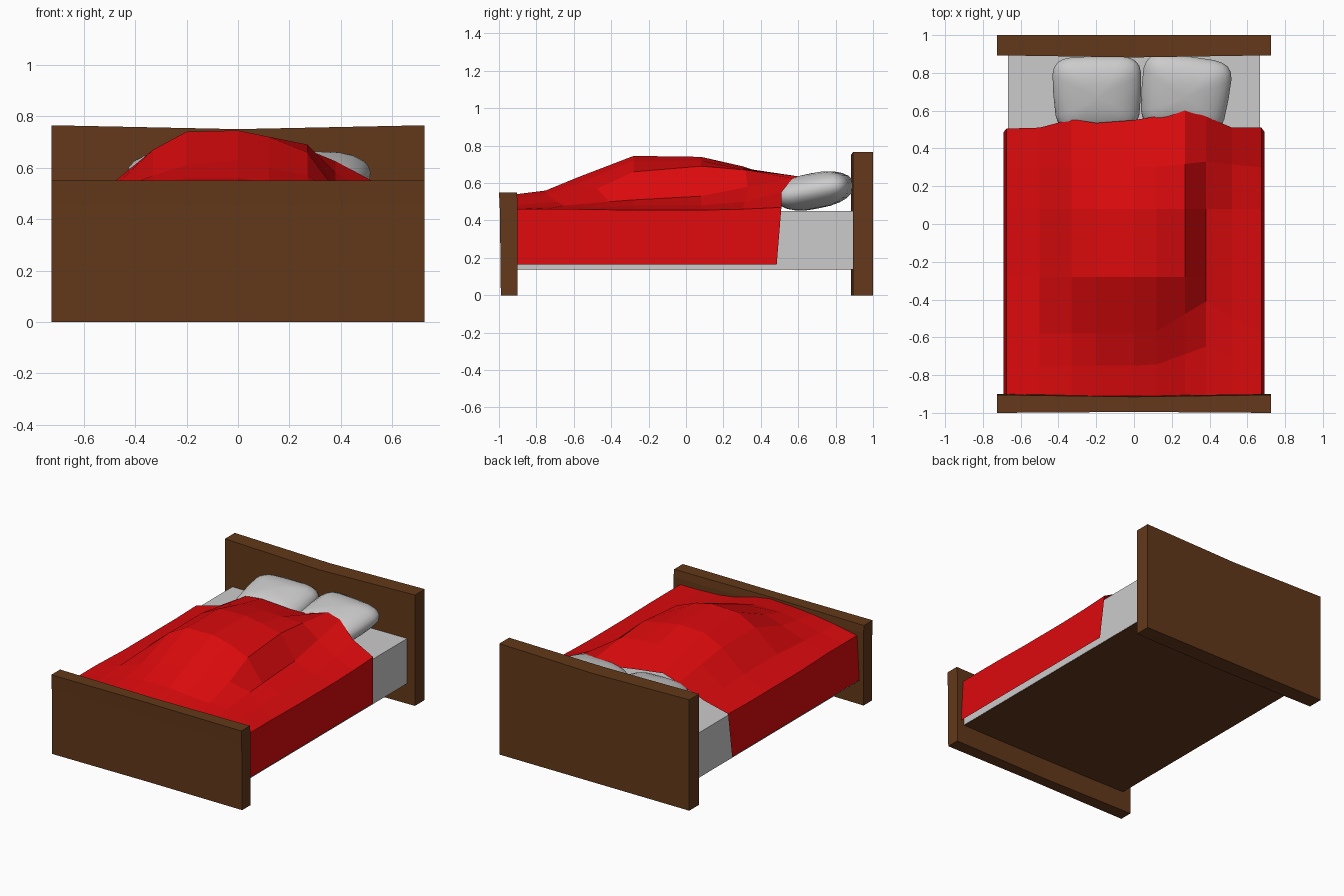
import bpy, bmesh, math
from mathutils import Matrix

if "Cube" in bpy.data.objects:
    bpy.data.objects.remove(bpy.data.objects["Cube"])


def material(name, rgb):
    m = bpy.data.materials.new(name)
    m.diffuse_color = (*rgb, 1)
    m.use_nodes = True
    m.node_tree.nodes["Principled BSDF"].inputs["Base Color"].default_value = m.diffuse_color
    return m


WOOD = material("wood", (0.125, 0.04, 0.01))
RED = material("red_fabric", (0.72, 0.003, 0.004))


def finish(name, bm, mat=None):
    me = bpy.data.meshes.new(name)
    bm.to_mesh(me)
    bm.free()
    ob = bpy.data.objects.new(name, me)
    bpy.context.collection.objects.link(ob)
    if mat:
        me.materials.append(mat)
    return ob


def box(name, x, y0, y1, z0, z1, mat=None):
    bm = bmesh.new()
    bmesh.ops.create_cube(bm, size=1)
    for v in bm.verts:
        v.co = (2 * x * v.co.x, y0 + (v.co.y + 0.5) * (y1 - y0), z0 + (v.co.z + 0.5) * (z1 - z0))
    return finish(name, bm, mat)


def board(name, xs, sections):
    """Loft a closed y-z section per x station into a hand-cut plank."""
    bm = bmesh.new()
    rings = [[bm.verts.new((x, y, z)) for y, z in s] for x, s in zip(xs, sections)]
    for a, b in zip(rings, rings[1:]):
        for i in range(len(a)):
            j = (i + 1) % len(a)
            bm.faces.new((a[i], a[j], b[j], b[i]))
    bm.faces.new(rings[0])
    bm.faces.new(rings[-1])
    bmesh.ops.recalc_face_normals(bm, faces=bm.faces)
    return finish(name, bm, WOOD)


# Headboard and footboard, slightly bowed
XS = (-0.725, 0, 0.725)
head_end = [(0.893, 0), (1.0, 0), (1.0, 0.765), (0.893, 0.765)]
head_mid = [(0.882, 0), (1.0, 0), (1.0, 0.75), (0.882, 0.75)]
board("headboard", XS, (head_end, head_mid, head_end))
foot_end = [(-0.99, 0), (-0.9, 0), (-0.9, 0.5), (-0.905, 0.55), (-1.0, 0.55), (-0.995, 0.45)]
foot_mid = [(-0.985, 0), (-0.91, 0), (-0.91, 0.5), (-0.915, 0.55), (-0.995, 0.55), (-0.99, 0.45)]
board("footboard", XS, (foot_end, foot_mid, foot_end))

# Mattress and wooden underside
box("mattress", 0.667, -0.905, 0.895, 0.14, 0.45)
box("bed_base", 0.665, -0.905, 0.895, 0.138, 0.16, WOOD)


# Pillows: domed superellipsoids leaning on the headboard, narrower at the foot side
def pillow(name, x, turn):
    bm = bmesh.new()
    bmesh.ops.create_uvsphere(bm, u_segments=24, v_segments=12, radius=1)
    power = lambda c, e: math.copysign(abs(c) ** e, c)
    for v in bm.verts:
        rr = math.hypot(v.co.x, v.co.y) ** 0.8
        a = math.atan2(v.co.y, v.co.x)
        u, w = rr * power(math.cos(a), 0.45), rr * power(math.sin(a), 0.45)
        v.co = (0.232 * u * (1 + 0.05 * w), 0.205 * w, 0.096 * v.co.z)
    bm.transform(Matrix.Translation((x, 0.687, 0.558)) @ Matrix.Rotation(turn, 4, 'Z')
                 @ Matrix.Rotation(math.radians(11), 4, 'X'))
    ob = finish(name, bm)
    for p in ob.data.polygons:
        p.use_smooth = True


pillow("pillow_left", -0.195, math.radians(1))
pillow("pillow_right", 0.27, math.radians(-7))

# Blanket: faceted height grid with side drapes
CX = (-0.675, -0.5, -0.33, -0.2, 0, 0.12, 0.27, 0.38, 0.52, 0.675)
CY = (-0.91, -0.75, -0.58, -0.28, 0.08, 0.3)
SKEW = (0, 0.1, 0.17, 0, 0, 0.03)    # rows climb on the right of the hump
EDGE_Y = (0.505, 0.51, 0.555, 0.535, 0.55, 0.57, 0.605, 0.57, 0.51, 0.51)
H = ((.47, .50, .52, .53, .54, .52, .48, .465, .46, .46),
     (.47, .50, .54, .56, .56, .54, .50, .48, .47, .46),
     (.47, .51, .57, .61, .63, .60, .57, .50, .47, .46),
     (.46, .53, .67, .74, .745, .72, .66, .51, .48, .455),
     (.46, .53, .67, .735, .74, .72, .69, .53, .48, .455),
     (.46, .52, .64, .68, .69, .68, .67, .58, .50, .46),
     (.465, .51, .605, .63, .61, .60, .635, .625, .55, .47))
bm = bmesh.new()
rows = []
for j, hs in enumerate(H):
    if j < len(CY):
        ys = [CY[j] + SKEW[j] * max(0, 1 - abs(x - 0.38) / 0.28) for x in CX]
        drop_y = CY[j]
    else:
        ys, drop_y = EDGE_Y, 0.485
    pts = [(-0.692, drop_y, 0.165), *zip(CX, ys, hs), (0.692, drop_y, 0.165)]
    rows.append([bm.verts.new(p) for p in pts])
for a, b in zip(rows, rows[1:]):
    for i in range(len(a) - 1):
        bm.faces.new((a[i], a[i + 1], b[i + 1], b[i]))
finish("blanket", bm, RED)
